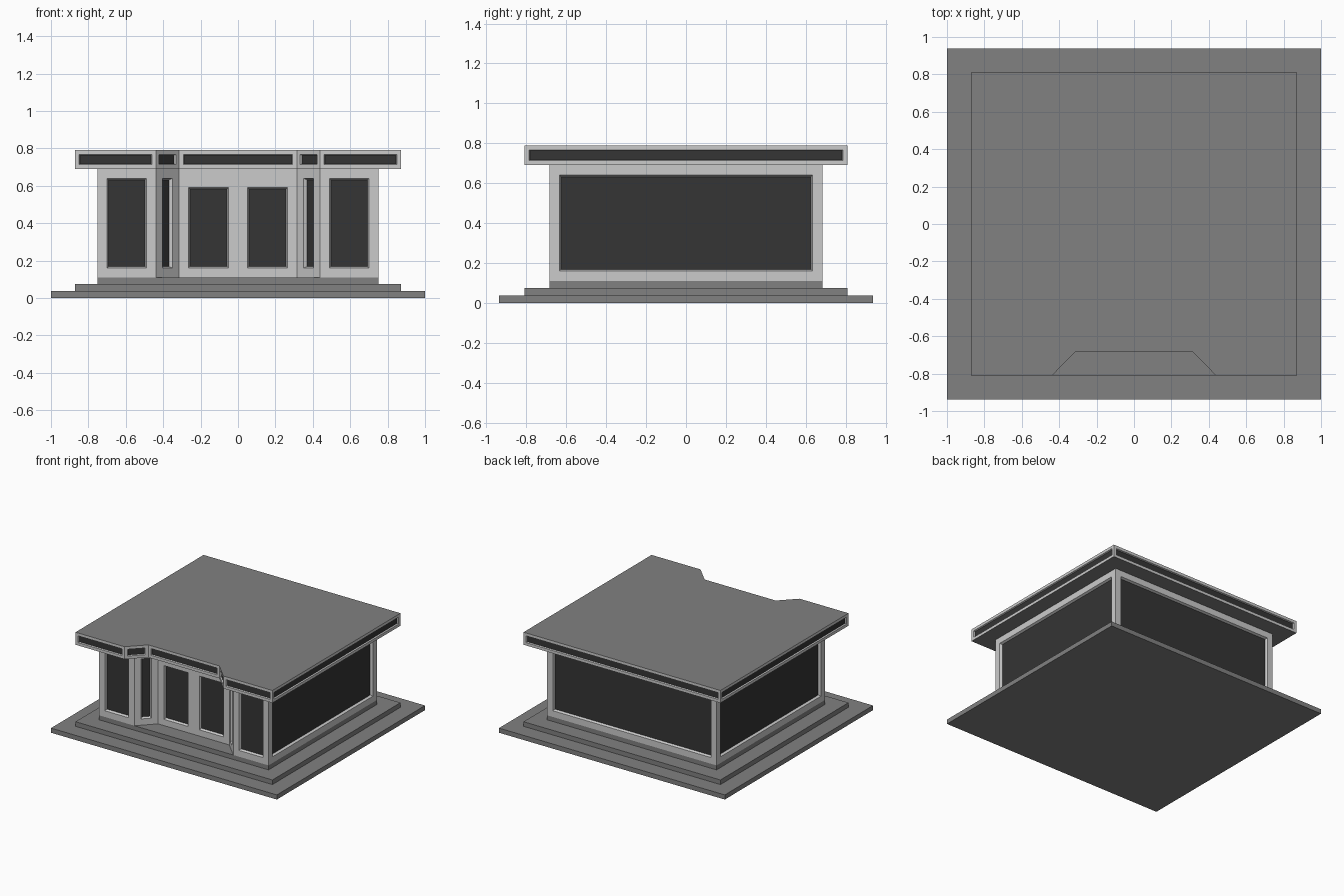
import bpy, bmesh

if "Cube" in bpy.data.objects:
    bpy.data.objects.remove(bpy.data.objects["Cube"])


def material(name, v):
    m = bpy.data.materials.new(name)
    m.diffuse_color = (v, v, v, 1)
    m.use_nodes = True
    m.node_tree.nodes["Principled BSDF"].inputs["Base Color"].default_value = m.diffuse_color
    return m


STONE = material("stone", 0.22)
FRAME = material("frame", 0.6)
GLASS = material("glass", 0.035)


def finish(bm, name, mats):
    me = bpy.data.meshes.new(name)
    bm.to_mesh(me)
    bm.free()
    for m in mats:
        me.materials.append(m)
    ob = bpy.data.objects.new(name, me)
    bpy.context.collection.objects.link(ob)


def slab(name, x, y, z0, z1):
    bm = bmesh.new()
    bmesh.ops.create_cube(bm, size=1)
    for v in bm.verts:
        v.co = (v.co.x * 2 * x, v.co.y * 2 * y, z0 if v.co.z < 0 else z1)
    finish(bm, name, [STONE])


def outline(x, y, middle=False):
    """Counter-clockwise plan with a splayed recess in the front."""
    right = [(0.315, -y + 0.125), (0.438, -y), (x, -y), (x, y)]
    left = [(-px, py) for px, py in reversed(right)]
    return left + ([(0, -y + 0.125)] if middle else []) + right


def panelled(name, pts, z0, z1, margin, rim, depth, header=None):
    """Closed prism whose every side carries a sunken dark panel."""
    bm = bmesh.new()
    panels = []

    def quad(a, b, lo, hi):
        return bm.faces.new([bm.verts.new(p) for p in
                             ((*a, lo), (*b, lo), (*b, hi), (*a, hi))])

    for a, b in zip(pts, pts[1:] + pts[:1]):
        is_door = header and 0 in (a[0], b[0])
        panels.append(quad(a, b, z0, header if is_door else z1))
        if is_door:
            quad(a, b, header, z1)
    for z, loop in ((z1, pts), (z0, pts[::-1])):
        cap = bm.faces.new([bm.verts.new((*p, z)) for p in loop])
        cap.material_index = 2
    bmesh.ops.remove_doubles(bm, verts=bm.verts[:], dist=1e-4)
    panels = [f for f in panels if f.is_valid]
    bm.normal_update()
    bmesh.ops.inset_individual(bm, faces=panels, thickness=margin,
                               use_even_offset=True)
    bm.normal_update()
    bmesh.ops.inset_individual(bm, faces=panels, thickness=rim, depth=-depth,
                               use_even_offset=True)
    for f in panels:
        f.material_index = 1
    finish(bm, name, [FRAME, GLASS, STONE])


# stepped base
slab("lower_step", 1.0, 0.937, 0.0, 0.037)
slab("upper_step", 0.872, 0.81, 0.037, 0.074)
slab("plinth", 0.75, 0.685, 0.074, 0.11)

# glazed walls with two door leaves in the recess
panelled("walls", outline(0.75, 0.685, True), 0.11, 0.69,
         0.05, 0.008, 0.018, header=0.64)

# overhanging roof with a dark band on the fascia
panelled("roof", outline(0.872, 0.81), 0.69, 0.79, 0.023, 0.004, 0.01)
